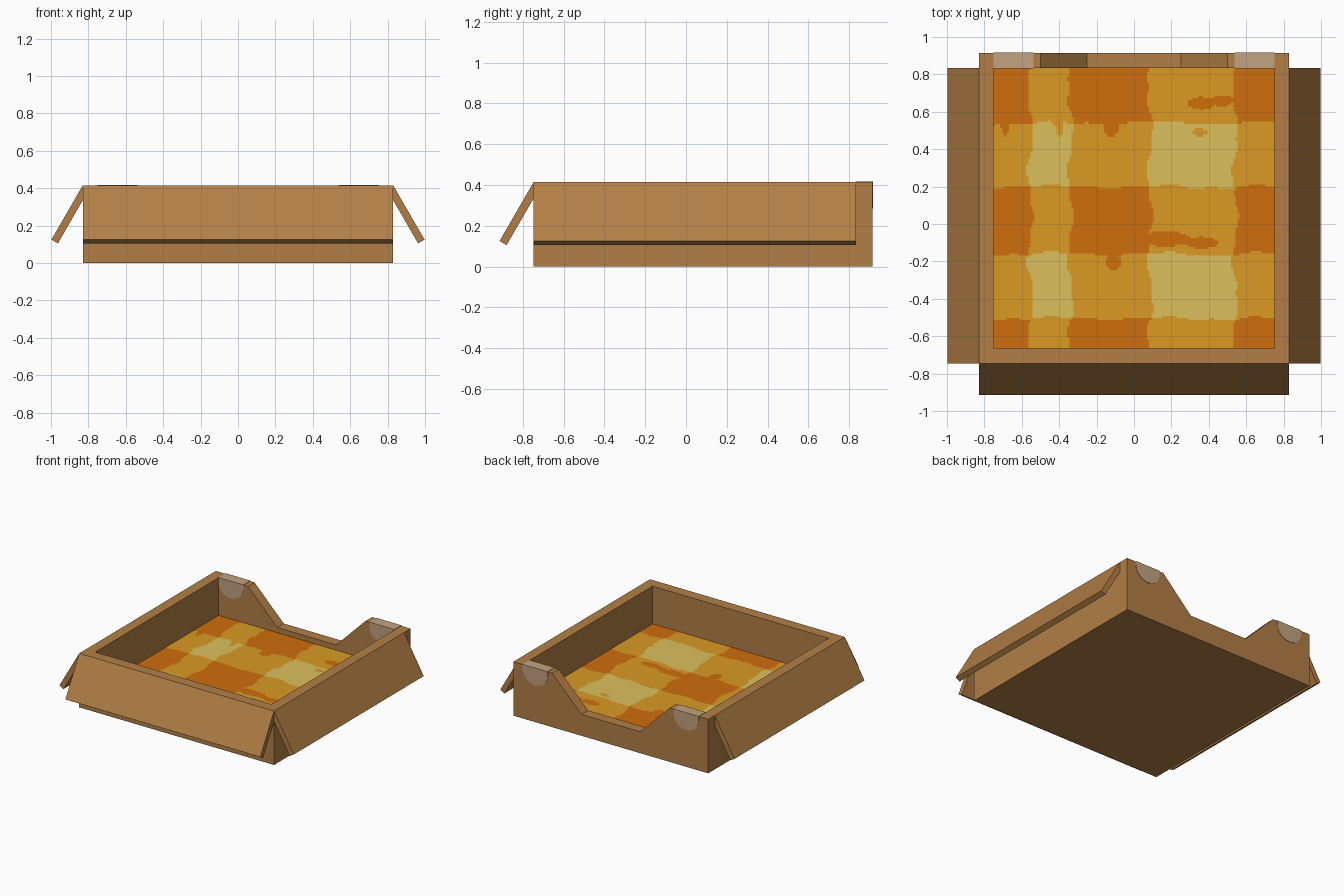
import bpy, bmesh
from math import sin, cos, pi, radians

cube = bpy.data.objects.get("Cube")
if cube:
    bpy.data.objects.remove(cube, do_unlink=True)


def material(name, rgb):
    lin = [((c / 255 + 0.055) / 1.055) ** 2.4 if c > 10 else c / 255 / 12.92 for c in rgb]
    m = bpy.data.materials.new(name)
    m.use_nodes = True
    m.diffuse_color = (*lin, 1)
    bsdf = m.node_tree.nodes["Principled BSDF"]
    bsdf.inputs["Base Color"].default_value = (*lin, 1)
    bsdf.inputs["Roughness"].default_value = 0.9
    return m


cardboard = material("cardboard", (178, 127, 70))
tape_mat = material("tape", (194, 163, 128))
orange = material("blanket orange", (207, 109, 12))
yellow = material("blanket yellow", (219, 154, 36))
pale = material("blanket pale", (219, 192, 92))


def finish(name, bm, mats):
    me = bpy.data.meshes.new(name)
    bm.to_mesh(me)
    bm.free()
    for m in mats:
        me.materials.append(m)
    ob = bpy.data.objects.new(name, me)
    bpy.context.collection.objects.link(ob)
    return ob


def prism(name, profile, axis, lo, hi, mat=cardboard):
    """Extrude a flat profile along an axis from lo to hi."""
    place = {"x": lambda a, b, t: (t, a, b),
             "y": lambda a, b, t: (a, t, b),
             "z": lambda a, b, t: (a, b, t)}[axis]
    bm = bmesh.new()
    ends = [[bm.verts.new(place(a, b, t)) for a, b in profile] for t in (lo, hi)]
    n = len(profile)
    for ring in ends:
        bm.faces.new(ring)
    for i in range(n):
        j = (i + 1) % n
        bm.faces.new((ends[0][i], ends[0][j], ends[1][j], ends[1][i]))
    bmesh.ops.recalc_face_normals(bm, faces=bm.faces)
    return finish(name, bm, [mat])


def rect(a0, a1, b0, b1):
    return [(a0, b0), (a1, b0), (a1, b1), (a0, b1)]


# Main box sizes
OX, IX = 0.83, 0.75
FRONT, FRONT_IN, BACK_IN, BACK = -0.747, -0.664, 0.835, 0.915
TOP, FLOOR, NOTCH = 0.415, 0.125, 0.165

# Floor and plain walls
prism("box_floor", rect(-IX, IX, FRONT_IN, BACK_IN), "z", 0, FLOOR - 0.004)
prism("front_wall", rect(-OX, OX, 0, TOP), "y", FRONT, FRONT_IN)
for side, s in (("left", 1), ("right", -1)):
    prism(side + "_wall", rect(s * IX, s * OX, 0, TOP), "y", FRONT_IN, BACK_IN)

# Back wall with the sloped entrance notch
half = [(0.25, NOTCH), (0.5, TOP), (OX, TOP), (OX, 0)]
prism("back_wall", half + [(-x, z) for x, z in reversed(half)], "y", BACK_IN, BACK)


# Folded flaps hanging outwards from the rim
def flap_profile(edge, s, length=0.335, thick=0.04, angle=radians(30)):
    dx, dz = sin(angle), -cos(angle)
    nx, nz = -cos(angle), -sin(angle)
    pts = [(0, 0), (length, 0), (length, thick), (0, thick)]
    return [(edge + s * (dx * l + nx * t), TOP + dz * l + nz * t) for l, t in pts]


prism("front_flap", flap_profile(FRONT, -1), "x", -OX, OX)
prism("left_flap", flap_profile(OX, 1), "y", FRONT, BACK_IN)
prism("right_flap", flap_profile(-OX, -1), "y", FRONT, BACK_IN)

# Rounded tape folded over the back corners
SKIN = 0.003
for side, s in (("left", 1), ("right", -1)):
    arc = [(s * (0.643 + 0.107 * cos(a)), TOP - 0.03 - 0.1 * sin(a))
           for a in [pi * k / 16 for k in range(17)]]
    shape = [(s * 0.75, TOP + SKIN)] + arc + [(s * 0.536, TOP + SKIN)]
    prism(side + "_tape", shape, "y", BACK_IN - SKIN, BACK + SKIN, tape_mat)


# Checked blanket: stripes with wavy borders plus a few loose patches
def in_stripe(v, stripes, wobble):
    return any(a + wobble < v < b + wobble for a, b in stripes)


def in_patch(x, y, patches):
    return any(((x - cx) / rx) ** 2 + ((y - cy) / ry) ** 2 < 1 for cx, cy, rx, ry in patches)


COLUMNS = [(-0.555, -0.34), (0.085, 0.54)]
ROWS = [(0.2, 0.54), (-0.505, -0.16)]
ORANGE_PATCHES = [(0.36, 0.645, 0.07, 0.035), (0.47, 0.66, 0.06, 0.03),
                  (0.17, -0.08, 0.13, 0.04), (0.36, -0.1, 0.09, 0.03),
                  (-0.11, -0.2, 0.04, 0.05), (-0.12, 0.51, 0.04, 0.045),
                  (-0.69, 0.52, 0.02, 0.05)]
YELLOW_PATCHES = [(-0.41, 0.62, 0.05, 0.1), (0.35, 0.49, 0.04, 0.02), (-0.4, 0.52, 0.02, 0.05)]


def blanket_colour(x, y):
    if in_patch(x, y, ORANGE_PATCHES):
        return 0
    if in_patch(x, y, YELLOW_PATCHES):
        return 1
    col = in_stripe(x, COLUMNS, 0.015 * sin(14 * y + 1) + 0.006 * sin(37 * y))
    row = in_stripe(y, ROWS, 0.008 * sin(11 * x) + 0.005 * sin(29 * x + 2))
    return int(col) + int(row)


bm = bmesh.new()
bmesh.ops.create_grid(bm, x_segments=130, y_segments=130, size=1)
mid = (FRONT_IN + BACK_IN) / 2
for v in bm.verts:
    v.co = (v.co.x * IX, mid + v.co.y * (BACK_IN - FRONT_IN) / 2, FLOOR)
for f in bm.faces:
    c = f.calc_center_median()
    f.material_index = blanket_colour(c.x, c.y)
finish("blanket", bm, [orange, yellow, pale])
